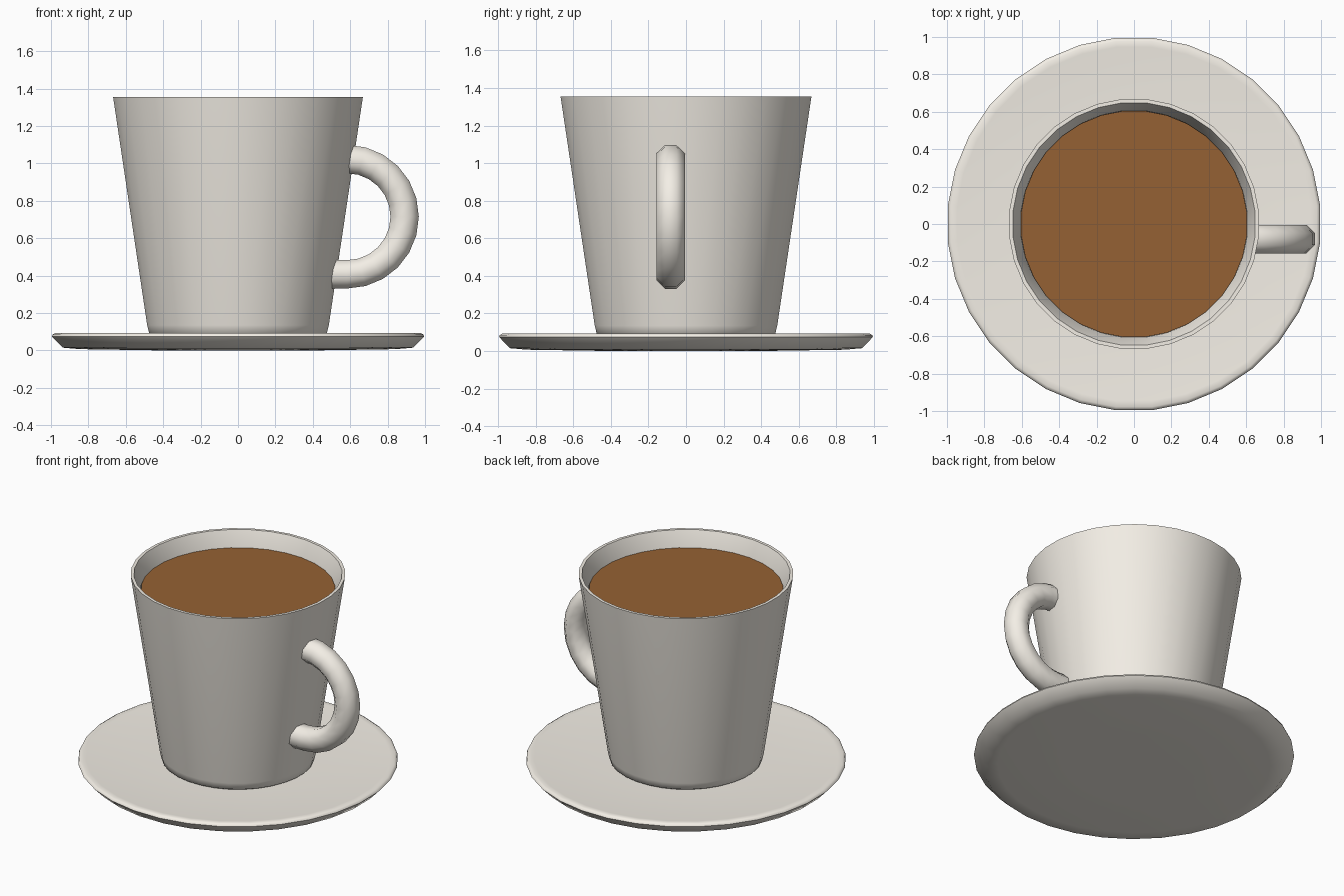
import bpy, bmesh, math
from mathutils import Vector

if "Cube" in bpy.data.objects:
    bpy.data.objects.remove(bpy.data.objects["Cube"])

SIDES = 32
CREAM = ("cream", (0.90, 0.86, 0.79, 1))
BROWN = ("brown", (0.30, 0.12, 0.033, 1))


def material(name, colour):
    mat = bpy.data.materials.get(name) or bpy.data.materials.new(name)
    mat.diffuse_color = colour
    mat.use_nodes = True
    mat.node_tree.nodes["Principled BSDF"].inputs["Base Color"].default_value = mat.diffuse_color
    return mat


def skin(name, rings, paint, angle=40):
    """Join consecutive rings of points with quads and cap both ends."""
    bm = bmesh.new()
    loops = [[bm.verts.new(p) for p in ring] for ring in rings]
    n = len(loops[0])
    for a, b in zip(loops, loops[1:]):
        for i in range(n):
            j = (i + 1) % n
            bm.faces.new((a[i], a[j], b[j], b[i]))
    bm.faces.new(loops[0])
    bm.faces.new(loops[-1])
    bmesh.ops.recalc_face_normals(bm, faces=bm.faces[:])
    mesh = bpy.data.meshes.new(name)
    bm.to_mesh(mesh)
    bm.free()
    mesh.materials.append(material(*paint))
    obj = bpy.data.objects.new(name, mesh)
    bpy.context.collection.objects.link(obj)
    bpy.ops.object.select_all(action='DESELECT')
    obj.select_set(True)
    bpy.context.view_layer.objects.active = obj
    bpy.ops.object.shade_smooth_by_angle(angle=math.radians(angle))
    return obj


def lathe(name, profile, paint, angle=40):
    """Turn a (radius, height) profile about the z axis."""
    angles = [(i + 0.5) * 2 * math.pi / SIDES for i in range(SIDES)]
    rings = [[(r * math.cos(a), r * math.sin(a), z) for a in angles] for r, z in profile]
    return skin(name, rings, paint, angle)


# Saucer: shallow dish with a rounded rim
lathe("saucer", [(0.4, 0.0), (0.85, 0.007), (0.942, 0.015), (1.0, 0.075),
                 (0.996, 0.085), (0.982, 0.093), (0.95, 0.09), (0.5, 0.075)], CREAM, 65)

# Cup: outer wall with rounded foot, rim, then inner wall and floor
lathe("cup", [(0.45, 0.075), (0.477, 0.09), (0.488, 0.135), (0.671, 1.355),
              (0.651, 1.355), (0.61, 1.25), (0.445, 0.16)], CREAM, 50)

# Coffee surface
lathe("coffee", [(0.598, 1.22), (0.607, 1.25)], BROWN)

# Handle: octagonal tube along a half circle, ends buried in the cup wall
cx, cz, radius, tube, y0 = 0.583, 0.715, 0.308, 0.082, -0.081
steps = 12
path = [(Vector((0.495, y0, cz - radius)), Vector((0, 0, -1)))]
for k in range(steps + 1):
    a = -math.pi / 2 + math.pi * k / steps
    out = Vector((math.cos(a), 0, math.sin(a)))
    path.append((Vector((cx, y0, cz)) + out * radius, out))
rings = []
for centre, out in path:
    ring = []
    for i in range(8):
        t = (i + 0.5) * math.pi / 4
        ring.append(centre + tube * (math.cos(t) * out + math.sin(t) * Vector((0, 1, 0))))
    rings.append(ring)
skin("handle", rings, CREAM, 50)
